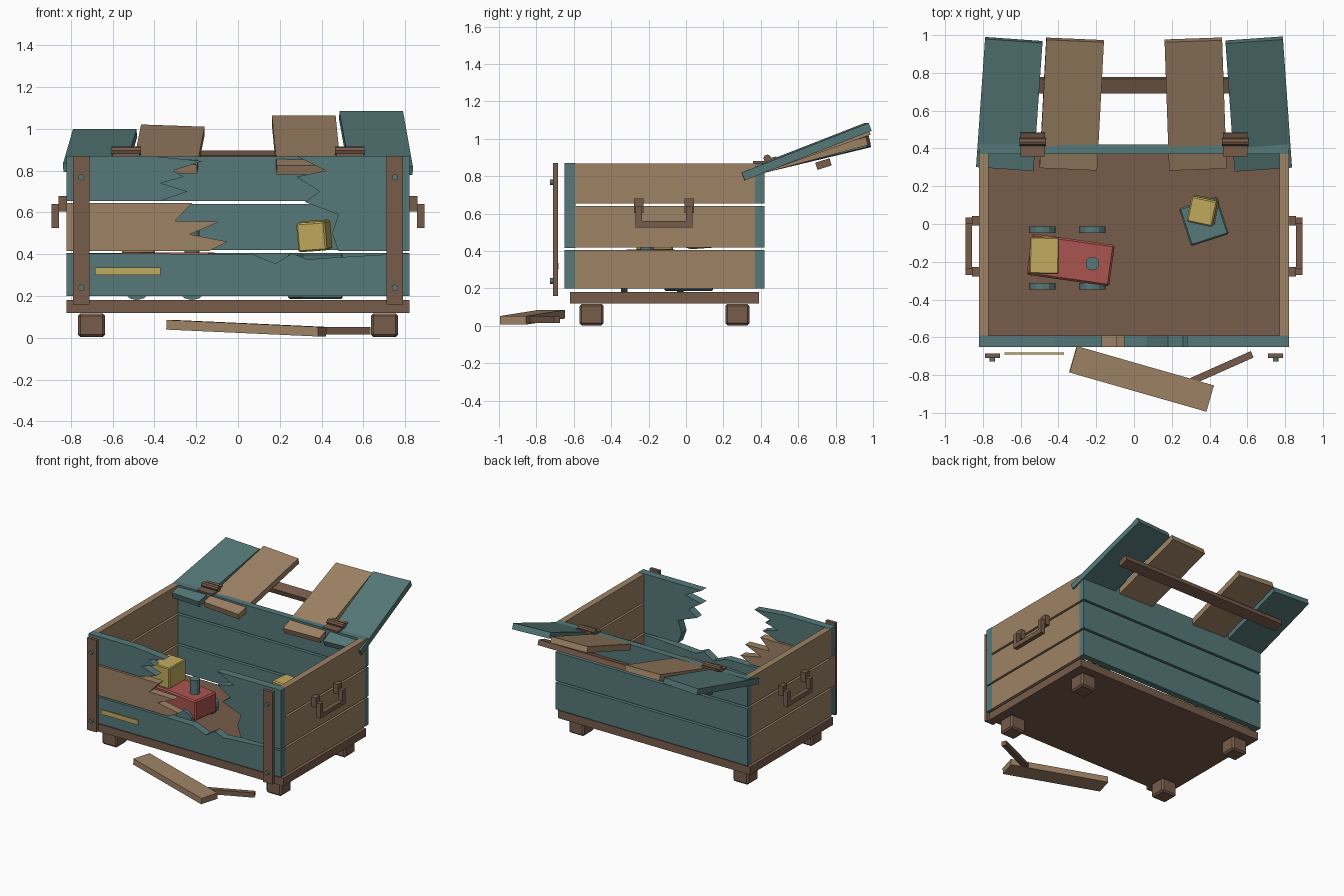
import bpy
import bmesh
from math import radians, tan, cos
from mathutils import Matrix, Vector, Euler

old = bpy.data.objects.get("Cube")
if old:
    bpy.data.objects.remove(old, do_unlink=True)


def material(name, rgb):
    m = bpy.data.materials.new(name)
    m.use_nodes = True
    color = (*rgb, 1)
    m.diffuse_color = color
    m.node_tree.nodes["Principled BSDF"].inputs["Base Color"].default_value = color
    return m


TEAL = material("faded teal paint", (0.093, 0.19, 0.19))
TAN = material("bare tan wood", (0.34, 0.225, 0.13))
BROWN = material("dark brown wood", (0.185, 0.107, 0.07))
RED = material("toy red", (0.41, 0.09, 0.08))
YELLOW = material("toy yellow", (0.54, 0.41, 0.115))


def finish(bm, name, mat):
    bmesh.ops.recalc_face_normals(bm, faces=bm.faces)
    mesh = bpy.data.meshes.new(name)
    bm.to_mesh(mesh)
    bm.free()
    mesh.materials.append(mat)
    obj = bpy.data.objects.new(name, mesh)
    bpy.context.collection.objects.link(obj)
    return obj


def box(name, mat, center, size, rot=(0, 0, 0), bevel=0):
    """Box by centre and size, rotated in degrees, with an optional bevel."""
    bm = bmesh.new()
    bmesh.ops.create_cube(bm, size=1, matrix=Matrix.Diagonal((*size, 1)))
    obj = finish(bm, name, mat)
    obj.location = center
    obj.rotation_euler = Euler([radians(a) for a in rot])
    if bevel:
        mod = obj.modifiers.new("bevel", "BEVEL")
        mod.width = bevel
        mod.segments = 1
    return obj


def span(name, mat, x, y, z, bevel=0):
    """Box by its extent on each axis."""
    ends = (x, y, z)
    return box(name, mat, [sum(e) / 2 for e in ends], [e[1] - e[0] for e in ends], bevel=bevel)


def rod(name, mat, center, radius, depth, axis="Z", sides=12):
    bm = bmesh.new()
    bmesh.ops.create_cone(bm, cap_ends=True, segments=sides, radius1=radius, radius2=radius, depth=depth)
    obj = finish(bm, name, mat)
    obj.location = center
    obj.rotation_euler = {"X": (0, radians(90), 0), "Y": (radians(90), 0, 0), "Z": (0, 0, 0)}[axis]
    return obj


def splintered_board(name, mat, outline, y0=-0.65, y1=-0.59):
    """Board cut to an x/z outline."""
    bm = bmesh.new()
    face = bm.faces.new([bm.verts.new((x, y0, z)) for x, z in outline])
    new = bmesh.ops.extrude_face_region(bm, geom=[face])["geom"]
    bmesh.ops.translate(bm, vec=(0, y1 - y0, 0), verts=[v for v in new if isinstance(v, bmesh.types.BMVert)])
    return finish(bm, name, mat)


SIDES = (("right", -1), ("left", 1))
ROWS = (("lower", (0.2, 0.405)), ("middle", (0.42, 0.64)), ("upper", (0.655, 0.868)))

# Base and feet
span("base", BROWN, (-0.82, 0.82), (-0.62, 0.39), (0.12, 0.18))
for side, s in SIDES:
    for end, y in (("front", -0.505), ("back", 0.275)):
        box(f"{end}_{side}_foot", BROWN, (s * 0.7, y, 0.06), (0.13, 0.13, 0.114), bevel=0.012)

# Back and side boards
for row, z in ROWS:
    span(f"{row}_back_board", TEAL, (-0.82, 0.82), (0.37, 0.42), z)
    for side, s in SIDES:
        box(f"{row}_{side}_board", TAN, (s * 0.795, -0.11, sum(z) / 2), (0.05, 0.965, z[1] - z[0]))

# Broken front boards
splintered_board("lower_front_board", TEAL, [
    (-0.82, 0.2), (0.82, 0.2), (0.82, 0.405), (0.47, 0.385), (0.33, 0.375),
    (0.26, 0.405), (0.18, 0.355), (0.07, 0.4), (-0.82, 0.405)])
splintered_board("middle_front_board", TAN, [
    (-0.82, 0.415), (-0.82, 0.645), (-0.22, 0.645), (-0.3, 0.56), (-0.09, 0.555),
    (-0.23, 0.495), (-0.05, 0.46), (-0.14, 0.415)])
splintered_board("upper_front_board", TEAL, [
    (-0.82, 0.655), (-0.82, 0.87), (-0.42, 0.87), (-0.17, 0.845), (-0.31, 0.8),
    (-0.26, 0.77), (-0.37, 0.74), (-0.24, 0.7), (-0.37, 0.655)])
splintered_board("left_front_board", TEAL, [
    (0.82, 0.415), (0.82, 0.87), (0.28, 0.87), (0.42, 0.8), (0.28, 0.77),
    (0.39, 0.7), (0.32, 0.65), (0.48, 0.59), (0.45, 0.5), (0.48, 0.415)])

# Front posts with rivets, label strip
for side, s in SIDES:
    span(f"{side}_post", BROWN, (s * 0.75 - 0.04, s * 0.75 + 0.04), (-0.71, -0.685), (0.16, 0.87))
    for level, z in (("lower", 0.24), ("upper", 0.768)):
        rod(f"{level}_{side}_rivet", TEAL, (s * 0.75, -0.717, z), 0.015, 0.02, "Y")
span("label_strip", YELLOW, (-0.685, -0.37), (-0.69, -0.681), (0.3, 0.336))

# Side handles
for side, s in SIDES:
    for end, y in (("front", -0.252), ("back", 0.018)):
        box(f"{end}_{side}_handle_mount", BROWN, (s * 0.838, y, 0.642), (0.04, 0.05, 0.075))
        box(f"{end}_{side}_handle_arm", BROWN, (s * 0.874, y, 0.585), (0.034, 0.035, 0.11))
    box(f"{side}_handle_grip", BROWN, (s * 0.874, -0.117, 0.543), (0.034, 0.305, 0.034))

# Open lid: planks leaning back at uneven angles
for name, mat, x, tilt, roll, yaw in (
        ("right_outer_lid_plank", TEAL, -0.66, 13.5, 0, -4),
        ("right_inner_lid_plank", TAN, -0.33, 15, 2, -2.5),
        ("left_inner_lid_plank", TAN, 0.326, 19.5, 0, 2),
        ("left_outer_lid_plank", TEAL, 0.66, 21.3, 0, 4)):
    t = radians(tilt)
    z = 0.86 + 0.245 * tan(t) - 0.0225 / cos(t)
    box(name, mat, (x, 0.635, z), (0.305, 0.68 / cos(t), 0.045), (tilt, roll, yaw))
box("lid_batten", BROWN, (0, 0.735, 0.865), (1.44, 0.08, 0.04), (17, 0, 0))

# Hinges
for side, s in SIDES:
    x = s * 0.535
    rod(f"{side}_hinge_barrel", BROWN, (x, 0.435, 0.895), 0.021, 0.14, "X", 8)
    box(f"{side}_hinge_front_leaf", BROWN, (x, 0.395, 0.875), (0.13, 0.075, 0.012))
    box(f"{side}_hinge_back_leaf", BROWN, (x, 0.46, 0.893), (0.13, 0.05, 0.012), (18, 0, 0))

# Toy cart
box("cart_body", RED, (-0.335, -0.19, 0.33), (0.44, 0.22, 0.155), (0, 0, -8), 0.01)
box("cart_cab", YELLOW, (-0.475, -0.167, 0.485), (0.155, 0.195, 0.16), (0, 0, -1), 0.006)
rod("cart_chimney", TEAL, (-0.22, -0.21, 0.45), 0.036, 0.13)
for end, x in (("back", -0.485), ("front", -0.22)):
    for side, y in (("left", -0.03), ("right", -0.33)):
        rod(f"cart_{end}_{side}_wheel", TEAL, (x, y, 0.25), 0.07, 0.035, "Y")

# Stacked toy blocks
box("lower_block", TEAL, (0.37, 0.015, 0.295), (0.21, 0.21, 0.22), (0, 0, 18), 0.008)
box("upper_block", YELLOW, (0.365, 0.07, 0.488), (0.14, 0.14, 0.14), (4, -4, -12), 0.008)

# Fallen planks
box("fallen_plank", TAN, (0.04, -0.82, 0.046), (0.755, 0.145, 0.046), (0, 2.5, -16))
box("fallen_stick", BROWN, (0.45, -0.768, 0.033), (0.385, 0.037, 0.036), (0, 0, 24))
